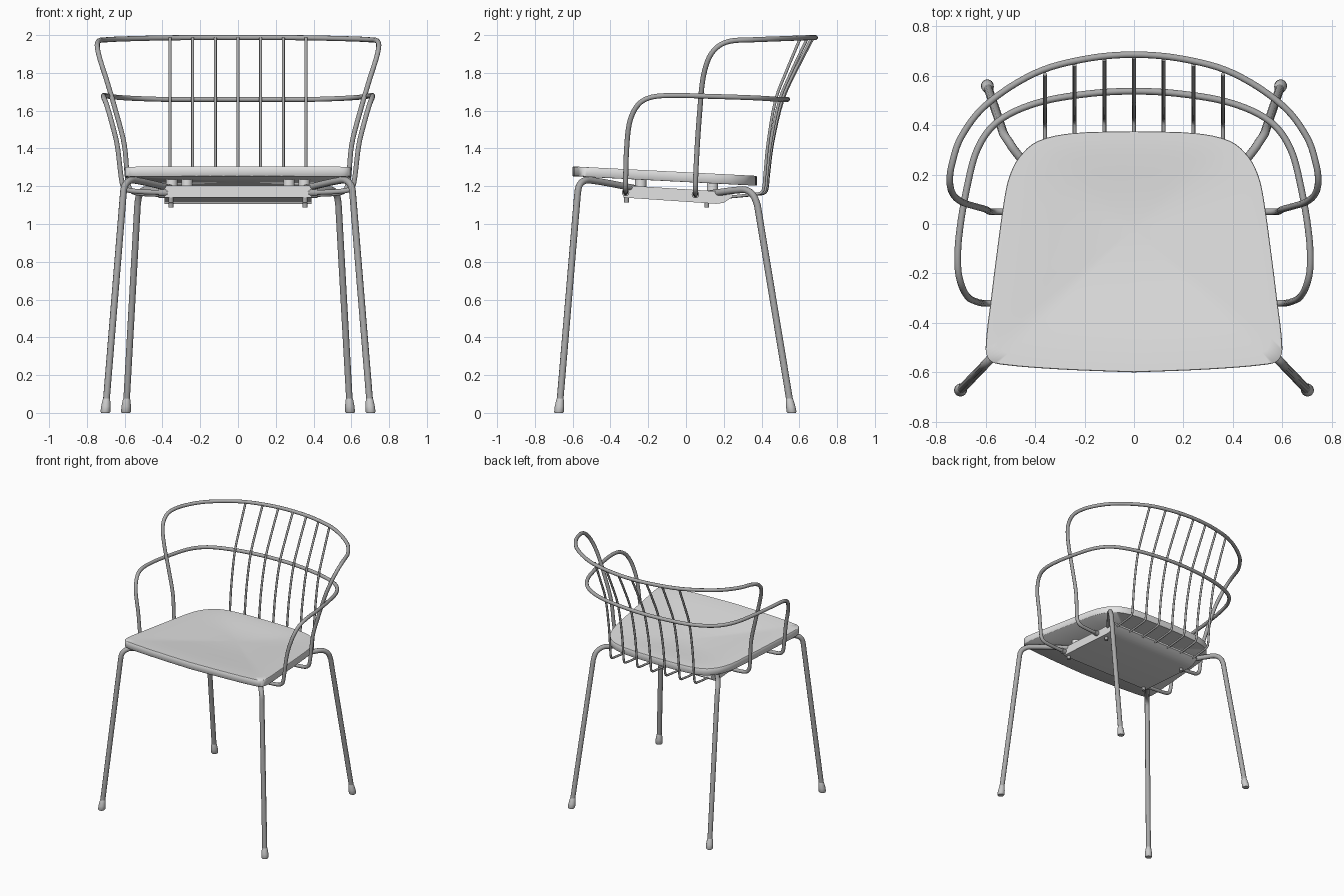
import bpy, bmesh, math
from mathutils import Vector

cube = bpy.data.objects.get("Cube")
if cube:
    bpy.data.objects.remove(cube, do_unlink=True)


def material(name, value):
    m = bpy.data.materials.new(name)
    m.use_nodes = True
    col = (value, value, value, 1)
    m.diffuse_color = col
    m.node_tree.nodes["Principled BSDF"].inputs["Base Color"].default_value = col
    return m


PALE = material("pale grey", 0.76)
RUBBER = material("foot grey", 0.6)
STEEL = material("steel grey", 0.4)


def smooth_path(pts, n=6):
    """Hermite curve through the points, tangents scaled to each segment."""
    p = [Vector(q) for q in pts]
    last = len(p) - 1
    tan = [(p[min(i + 1, last)] - p[max(i - 1, 0)]).normalized() for i in range(last + 1)]
    out = []
    for i in range(last):
        a, b = p[i], p[i + 1]
        length = (b - a).length
        for k in range(n):
            t = k / n
            h = t * t * (3 - 2 * t)
            out.append(a * (1 - h) + b * h + tan[i] * (length * t * (1 - t) ** 2)
                       - tan[i + 1] * (length * t * t * (1 - t)))
    return out + [p[-1]]


def mirrored(half):
    """Complete a half path that ends on the centre line."""
    return half + [(-q[0], *q[1:]) for q in reversed(half[:-1])]


def add_mesh(name, mesh, mat, angle=40):
    ob = bpy.data.objects.new(name, mesh)
    bpy.context.scene.collection.objects.link(ob)
    mesh.materials.clear()
    mesh.materials.append(mat)
    bpy.ops.object.select_all(action="DESELECT")
    ob.select_set(True)
    bpy.context.view_layer.objects.active = ob
    bpy.ops.object.shade_smooth_by_angle(angle=math.radians(angle))
    return ob


def tube(name, path, radius):
    cu = bpy.data.curves.new(name, "CURVE")
    cu.dimensions = "3D"
    cu.bevel_depth = radius
    cu.bevel_resolution = 3
    cu.use_fill_caps = True
    sp = cu.splines.new("POLY")
    sp.points.add(len(path) - 1)
    for pt, co in zip(sp.points, path):
        pt.co = (*co, 1)
    tmp = bpy.data.objects.new(name + "_path", cu)
    bpy.context.scene.collection.objects.link(tmp)
    deps = bpy.context.evaluated_depsgraph_get()
    mesh = bpy.data.meshes.new_from_object(tmp.evaluated_get(deps))
    bpy.data.objects.remove(tmp, do_unlink=True)
    return add_mesh(name, mesh, STEEL, 60)


def ring_solid(name, rings, mat, angle=40):
    """Bridge a stack of equal-sized rings and cap both ends."""
    bm = bmesh.new()
    rows = [[bm.verts.new(co) for co in r] for r in rings]
    n = len(rows[0])
    for lo, hi in zip(rows, rows[1:]):
        for i in range(n):
            j = (i + 1) % n
            bm.faces.new((lo[i], lo[j], hi[j], hi[i]))
    bm.faces.new(rows[0][::-1])
    bm.faces.new(rows[-1])
    bmesh.ops.recalc_face_normals(bm, faces=bm.faces)
    mesh = bpy.data.meshes.new(name)
    bm.to_mesh(mesh)
    bm.free()
    return add_mesh(name, mesh, mat, angle)


def circle(x, y, z, r, n=16):
    return [(x + r * math.cos(math.tau * i / n), y + r * math.sin(math.tau * i / n), z)
            for i in range(n)]


# Seat: rounded trapezoid, tilted back, with a shallow dish in the top
def seat_top(y):
    return 1.274 - 0.0515 * y


half = [(0, -.6), (.3, -.588), (.54, -.568), (.585, -.55), (.6, -.5), (.578, -.3),
        (.553, -.1), (.525, .1), (.505, .19), (.465, .27), (.39, .335), (.25, .367), (0, .375)]
right = smooth_path([(x, y, 0) for x, y in half], 4)
outline = right + [Vector((-p.x, p.y, 0)) for p in reversed(right[1:-1])]
middle = Vector((0, -0.02, 0))


def seat_ring(scale, drop):
    pts = [middle + (p - middle) * scale for p in outline]
    return [(p.x, p.y, seat_top(p.y) - drop) for p in pts]


layers = [(.03, .052), (.995, .052), (1, .049), (1, .003), (.996, 0)]
layers += [(s, .026 * (1 - s * s) ** 2) for s in (.92, .84, .75, .6, .45, .3, .15, .03)]
ring_solid("seat", [seat_ring(*l) for l in layers], PALE, 50)

# Mounting box under the seat
side_profile = [(-.33, 1.14), (.16, 1.107), (.2, 1.112), (.25, 1.145), (.24, 1.168), (-.33, 1.205)]
ring_solid("mounting_box",
           [[(x, y, z) for y, z in side_profile] for x in (-.39, .39)], PALE, 30)

# Spacers above the box and fixing pins below it
for s in (-1, 1):
    for x, y in ((.27, -.24), (.27, .14), (.35, -.24)):
        z = seat_top(y) - .052
        ring_solid("seat_spacer", [circle(s * x, y, z - .05, .03), circle(s * x, y, z + .004, .03)], PALE)
    for y, low in ((-.315, 1.115), (.11, 1.087)):
        ring_solid("fixing_pin", [circle(s * .355, y, low, .013), circle(s * .355, y, low + .05, .013)], STEEL)

# Legs with bent tops running into the box, and their feet
legs = {
    "front": [(.70, -.67, .03), (.608, -.575, 1.15), (.602, -.568, 1.195), (.585, -.55, 1.222),
              (.555, -.515, 1.233), (.34, -.25, 1.185)],
    "rear": [(.592, .555, .03), (.532, .378, 1.1), (.525, .36, 1.145), (.508, .335, 1.172),
             (.485, .3, 1.182), (.34, .12, 1.16)],
}
for name, pts in legs.items():
    slope = (Vector(pts[1]) - Vector(pts[0])) / (pts[1][2] - pts[0][2])
    for side, s in (("left", 1), ("right", -1)):
        path = [Vector(pts[0])] + smooth_path(pts[1:], 4)
        tube(f"{name}_{side}_leg", [(s * p.x, p.y, p.z) for p in path], .018)
        rings = []
        for z, r in ((0, .022), (.006, .026), (.035, .025), (.07, .02), (.078, .017)):
            c = Vector(pts[0]) + slope * (z - pts[0][2])
            rings.append(circle(s * c.x, c.y, z, r))
        ring_solid(f"{name}_{side}_foot", rings, RUBBER, 50)

# Tall back loop and lower arm loop
back_half = [(.37, .05, 1.155), (.53, .05, 1.163), (.568, .05, 1.18), (.583, .05, 1.22),
             (.602, .06, 1.42), (.648, .073, 1.6), (.698, .09, 1.77), (.733, .122, 1.88),
             (.745, .17, 1.94), (.738, .235, 1.968), (.7, .35, 1.975), (.6, .48, 1.98),
             (.4, .61, 1.985), (.2, .667, 1.987), (0, .685, 1.987)]
arm_half = [(.37, -.32, 1.165), (.56, -.32, 1.175), (.6, -.32, 1.19), (.615, -.32, 1.225),
            (.64, -.313, 1.42), (.672, -.295, 1.55), (.697, -.25, 1.635), (.712, -.18, 1.672),
            (.708, -.05, 1.68), (.675, .15, 1.675), (.63, .31, 1.67), (.55, .415, 1.665),
            (.4, .487, 1.66), (.2, .525, 1.66), (0, .537, 1.66)]
tube("back_loop", smooth_path(mirrored(back_half)), .0135)
tube("arm_loop", smooth_path(mirrored(arm_half)), .0135)

# Collars where the loops enter the box
for s in (-1, 1):
    for y, z in ((.05, 1.156), (-.32, 1.166)):
        tube("loop_collar", [(s * .38, y, z), (s * .42, y, z)], .02)

# Back spindles, bent under the seat and rising to the back loop
for i in range(-3, 4):
    x = i * .12
    rail = .685 - .52 * x * x
    arm = .514 - .3 * x * x
    foot = .436 - .15 * x * x
    path = [(x, .2, 1.14), (x, foot - .05, 1.158), (x, foot - .018, 1.166), (x, foot - .006, 1.19),
            (x, foot, 1.25), (x, foot * .7 + arm * .3, 1.43), (x, arm, 1.66),
            (x, arm * .6 + rail * .4, 1.81), (x, rail - .012, 1.985)]
    tube("back_spindle", smooth_path(path, 4), .008)
